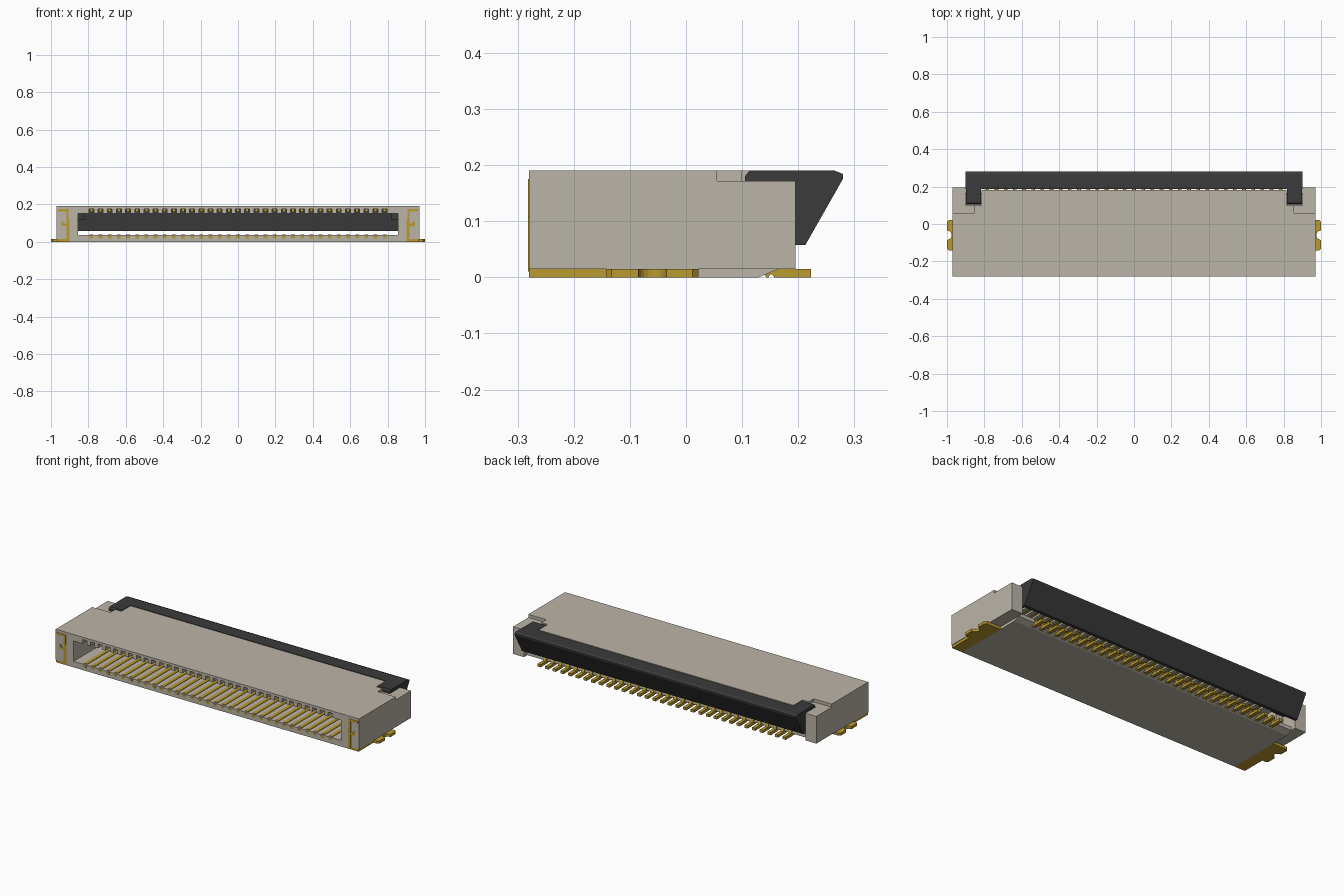
import bpy, bmesh, math

if "Cube" in bpy.data.objects:
    bpy.data.objects.remove(bpy.data.objects["Cube"], do_unlink=True)


def material(name, rgb):
    m = bpy.data.materials.new(name)
    m.use_nodes = True
    m.diffuse_color = (*rgb, 1)
    m.node_tree.nodes["Principled BSDF"].inputs["Base Color"].default_value = (*rgb, 1)
    return m


BEIGE = material("beige plastic", (0.50, 0.46, 0.395))
DARK = material("dark plastic", (0.043, 0.043, 0.043))
GOLD = material("gold metal", (0.49, 0.32, 0.028))


def add_prism(bm, pts, axis, lo, hi):
    """Extrude a 2D outline along an axis; the outline uses the other two axes in order."""
    def place(p, d):
        c = list(p)
        c.insert("xyz".index(axis), d)
        return bm.verts.new(c)
    a = [place(p, lo) for p in pts]
    b = [place(p, hi) for p in pts]
    bm.faces.new(a)
    bm.faces.new(b[::-1])
    for i in range(len(pts)):
        j = (i + 1) % len(pts)
        bm.faces.new((a[i], b[i], b[j], a[j]))


def add_box(bm, x0, x1, y0, y1, z0, z1):
    add_prism(bm, [(x0, y0), (x1, y0), (x1, y1), (x0, y1)], "z", z0, z1)


def finish(bm, name, mat):
    bmesh.ops.recalc_face_normals(bm, faces=bm.faces)
    me = bpy.data.meshes.new(name)
    bm.to_mesh(me)
    bm.free()
    me.materials.append(mat)
    ob = bpy.data.objects.new(name, me)
    bpy.context.collection.objects.link(ob)
    return ob


def mirror(ob):
    ob.modifiers.new("mirror", "MIRROR").use_axis[0] = True


COUNT, PITCH = 33, 0.049
XS = [(i - (COUNT - 1) / 2) * PITCH for i in range(COUNT)]
FRONT = -0.28

# Housing floor with a chamfered rear lower edge
bm = bmesh.new()
add_prism(bm, [(FRONT, 0), (0.13, 0), (0.165, 0.015), (0.165, 0.035), (FRONT, 0.035)],
          "x", -0.9, 0.9)
finish(bm, "housing_floor", BEIGE)

# Stepped top plate
half = [(0.97, FRONT), (0.97, 0.055), (0.855, 0.055), (0.855, 0.1), (0.815, 0.1), (0.815, 0.182)]
bm = bmesh.new()
add_prism(bm, half + [(-x, y) for x, y in reversed(half)], "z", 0.178, 0.19)
finish(bm, "top_plate", BEIGE)

# Slotted comb under the top plate, one slot per contact
comb = [(0.815, 0.178), (-0.815, 0.178), (-0.815, 0.152)]
for x in XS:
    comb += [(x - 0.013, 0.152), (x - 0.013, 0.176), (x + 0.013, 0.176), (x + 0.013, 0.152)]
comb.append((0.815, 0.152))
bm = bmesh.new()
add_prism(bm, comb, "y", FRONT, 0.18)
finish(bm, "contact_comb", BEIGE)

# Side walls, rear steps and ears
bm = bmesh.new()
add_box(bm, 0.9, 0.97, FRONT, 0.055, 0.015, 0.178)
add_box(bm, 0.855, 0.9, FRONT, 0.055, 0.035, 0.178)
add_box(bm, 0.815, 0.855, FRONT, 0.1, 0.152, 0.178)
add_box(bm, 0.855, 0.9, 0.055, 0.1, 0.035, 0.172)
add_box(bm, 0.9, 0.97, 0.055, 0.195, 0.015, 0.172)
mirror(finish(bm, "side_wall", BEIGE))

# Locking flap: wedge bar with an arm at each end
bm = bmesh.new()
add_prism(bm, [(0.187, 0.19), (0.265, 0.19), (0.28, 0.184), (0.28, 0.176),
               (0.213, 0.058), (0.195, 0.058), (0.187, 0.15)], "x", -0.9, 0.9)
finish(bm, "locking_flap", DARK)
bm = bmesh.new()
add_prism(bm, [(0.105, 0.12), (0.105, 0.18), (0.113, 0.19), (0.19, 0.19), (0.19, 0.12)],
          "x", 0.818, 0.899)
mirror(finish(bm, "flap_arm", DARK))

# Lower contacts with solder tails at the back
tail = [(-0.2805, 0.018), (0.13, 0.018), (0.143, 0.0), (0.147, 0.0), (0.15, 0.005),
        (0.154, 0.005), (0.157, 0.0), (0.223, 0.0), (0.223, 0.015), (0.175, 0.015),
        (0.165, 0.038), (-0.27, 0.038), (-0.2805, 0.03)]
bm = bmesh.new()
for x in XS:
    add_prism(bm, tail, "x", x - 0.01, x + 0.01)
finish(bm, "lower_contacts", GOLD)

# Upper contact arms inside the comb slots
bm = bmesh.new()
for x in XS:
    add_box(bm, x - 0.008, x + 0.008, -0.25, 0.188, 0.158, 0.174)
finish(bm, "upper_contacts", GOLD)

# Solder tabs with a round notch in the outer edge
notch = [(1 - 0.025 * math.sin(t), -0.06 - 0.025 * math.cos(t))
         for t in [math.pi * k / 10 for k in range(11)]]
plate = [(0.9, FRONT), (0.967, FRONT), (0.967, -0.143), (0.99, -0.143), (1.0, -0.133)]
plate += notch + [(1.0, 0.012), (0.99, 0.022), (0.9, 0.022)]
bm = bmesh.new()
add_prism(bm, plate, "z", 0, 0.015)
mirror(finish(bm, "solder_tab", GOLD))

# Metal clip edges set in the front of each side wall
clip = [(0.9, 0.01), (0.918, 0.01), (0.918, 0.085), (0.945, 0.085), (0.945, 0.108),
        (0.933, 0.108), (0.933, 0.097), (0.918, 0.097), (0.918, 0.163), (0.962, 0.163),
        (0.962, 0.175), (0.905, 0.175), (0.905, 0.12), (0.9, 0.12)]
bm = bmesh.new()
add_prism(bm, clip, "y", -0.282, -0.1)
mirror(finish(bm, "side_clip", GOLD))
